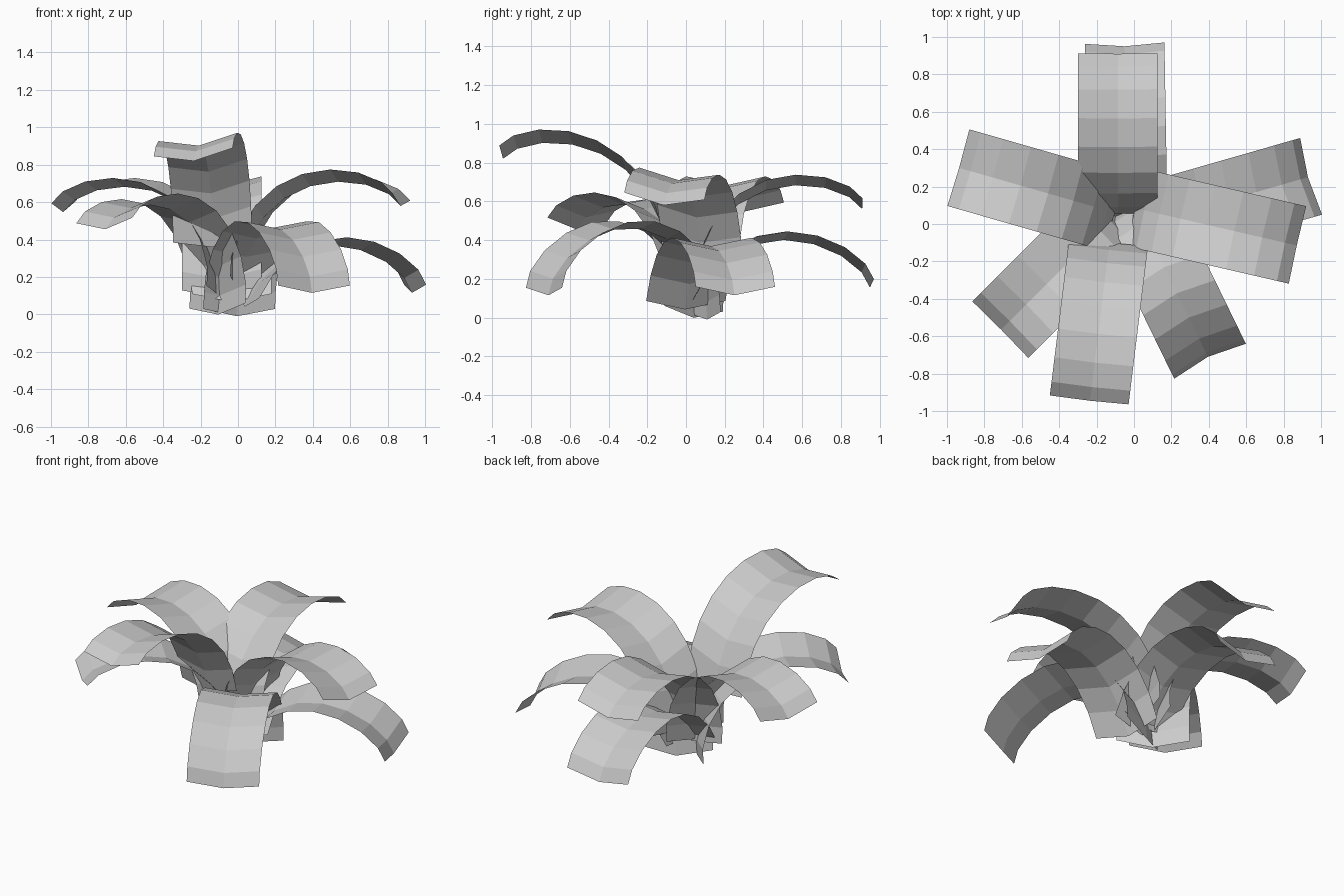
import bpy
from math import radians, sin, cos
from mathutils import Vector

if "Cube" in bpy.data.objects:
    bpy.data.objects.remove(bpy.data.objects["Cube"])

# shared leaf profile, walked from the tip inward: segment lengths and slopes
LENGTHS = [.09, .135, .155, .155, .155, .155, .155, .155, .10, .09]
SLOPES = [40, 18, 2, -13, -30, -48, -65, -80, -97, -103]
HALF_WIDTH = .213
FOLD = .047


def leaf(name, tip, azimuth, pitch, roll=0, rows=10, curl=0):
    """Arched strip, two faces wide with a shallow V fold."""
    a = radians(azimuth)
    out = Vector((cos(a), sin(a), 0))
    side = Vector((-sin(a), cos(a), 0))
    up = Vector((0, 0, 1))
    p = Vector(tip)
    centres = [p.copy()]
    for i, (d, s) in enumerate(list(zip(LENGTHS, SLOPES))[:rows - 1]):
        s = radians(s + pitch + curl * max(i - 3, 0) / 5)
        p = p - out * d * cos(s) + up * d * sin(s)
        centres.append(p.copy())
    # the fold lifts both edges in the leaf's own upward direction
    normal = out * sin(radians(pitch)) + up * cos(radians(pitch))
    r = radians(roll)
    # positive roll raises the left edge, looking outward
    across = (side * cos(r) + normal * sin(r)) * HALF_WIDTH
    lift = (normal * cos(r) - side * sin(r)) * FOLD
    verts, faces = [], []
    for i, c in enumerate(centres):
        verts += [c - across + lift, c, c + across + lift]
        if i:
            b = 3 * i
            faces += [(b - 3, b - 2, b + 1, b), (b - 2, b - 1, b + 2, b + 1)]
    mesh = bpy.data.meshes.new(name)
    mesh.from_pydata(verts, [], faces)
    obj = bpy.data.objects.new(name, mesh)
    bpy.context.collection.objects.link(obj)
    return obj


# upper leaves
leaf("front_leaf", (-.235, -.945, .82), -97, -5, 6, 9, 12)
leaf("back_upper_leaf", (-.085, .91, .56), 90, 3, -2)
leaf("left_leaf", (-.935, .30, .547), 164, 5)
leaf("right_leaf", (.87, -.115, .58), -13, 4, -5, 10, 6)
leaf("front_left_leaf", (-.71, -.565, .455), 225, 4, 4)
# lower, drooping leaves
leaf("back_lower_leaf", (-.05, .95, .155), 91, 21, 0, 9)
leaf("back_right_leaf", (.93, .25, .115), 16, 22, 0, 9)
leaf("front_right_leaf", (.395, -.71, .115), -64, 34, 0, 11, -14)
